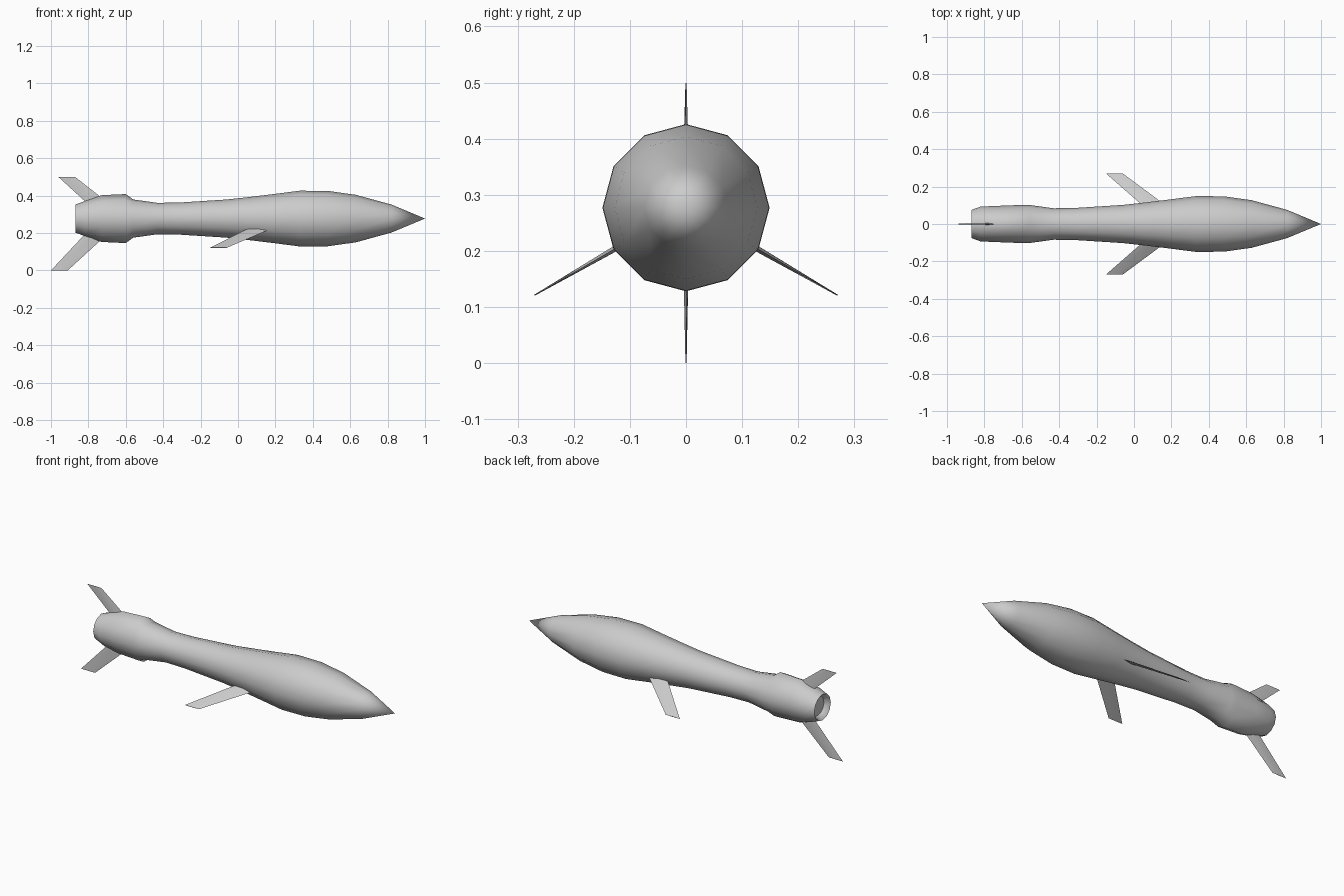
import bpy, bmesh
from math import sin, cos, pi, radians
from mathutils import Vector

if "Cube" in bpy.data.objects:
    bpy.data.objects.remove(bpy.data.objects["Cube"])

ZC = 0.277   # height of the body axis
SIDES = 12


def make_object(name, bm, angle):
    bmesh.ops.recalc_face_normals(bm, faces=bm.faces)
    me = bpy.data.meshes.new(name)
    bm.to_mesh(me)
    bm.free()
    ob = bpy.data.objects.new(name, me)
    bpy.context.collection.objects.link(ob)
    bpy.ops.object.select_all(action='DESELECT')
    ob.select_set(True)
    bpy.context.view_layer.objects.active = ob
    bpy.ops.object.shade_smooth_by_angle(angle=radians(angle))
    return ob


# Body: 12-sided loft of (x, radius, extra bulge at top and bottom)
sections = [
    (0.82, 0.075, 0), (0.63, 0.127, 0), (0.48, 0.148, 0), (0.33, 0.149, 0),
    (0.19, 0.131, 0), (0.05, 0.114, 0), (-0.06, 0.102, 0), (-0.31, 0.086, 0),
    (-0.43, 0.084, 0), (-0.56, 0.102, 0), (-0.60, 0.102, 0.029),
    (-0.73, 0.097, 0.028), (-0.82, 0.093, 0), (-0.87, 0.075, 0),
    (-0.868, 0.071, 0), (-0.84, 0.055, 0),
]
bm = bmesh.new()
nose = bm.verts.new((1.0, 0, ZC))
rings = []
for x, r, bulge in sections:
    ring = []
    for i in range(SIDES):
        a = 2 * pi * i / SIDES
        rr = r + bulge * sin(a) ** 6
        ring.append(bm.verts.new((x, rr * cos(a), ZC + rr * sin(a))))
    rings.append(ring)
for i in range(SIDES):
    j = (i + 1) % SIDES
    bm.faces.new((nose, rings[0][i], rings[0][j]))
    for a, b in zip(rings, rings[1:]):
        bm.faces.new((a[i], b[i], b[j], a[j]))
bm.faces.new(rings[-1])
make_object("body", bm, 50)


# Fins: thin diamond section swept from root to tip along a radial direction
def fin(name, angle, root, tip):
    """root / tip = (trailing x, leading x, radius from axis, half thickness)"""
    a = radians(angle)
    out = Vector((0, cos(a), sin(a)))
    side = Vector((0, -sin(a), cos(a)))
    bm = bmesh.new()
    loops = []
    for x0, x1, r, t in (root, tip):
        base = Vector((0, 0, ZC)) + out * r
        xm = (x0 + x1) / 2
        pts = [(x0, 0), (xm, t), (x1, 0), (xm, -t)]
        loops.append([bm.verts.new(base + Vector((x, 0, 0)) + side * s) for x, s in pts])
    for i in range(4):
        j = (i + 1) % 4
        bm.faces.new((loops[0][i], loops[0][j], loops[1][j], loops[1][i]))
    bm.faces.new(loops[0])
    bm.faces.new(loops[1])
    make_object(name, bm, 20)


fin("tail_fin_top", 90, (-0.81, -0.695, 0.085, 0.005), (-0.96, -0.87, 0.222, 0.001))
fin("tail_fin_bottom", -90, (-0.82, -0.70, 0.085, 0.005), (-1.0, -0.91, 0.277, 0.001))
wing_root = (0.045, 0.17, 0.115, 0.006)
wing_tip = (-0.15, -0.06, 0.312, 0.001)
fin("wing_right", -30, wing_root, wing_tip)
fin("wing_left", 210, wing_root, wing_tip)
